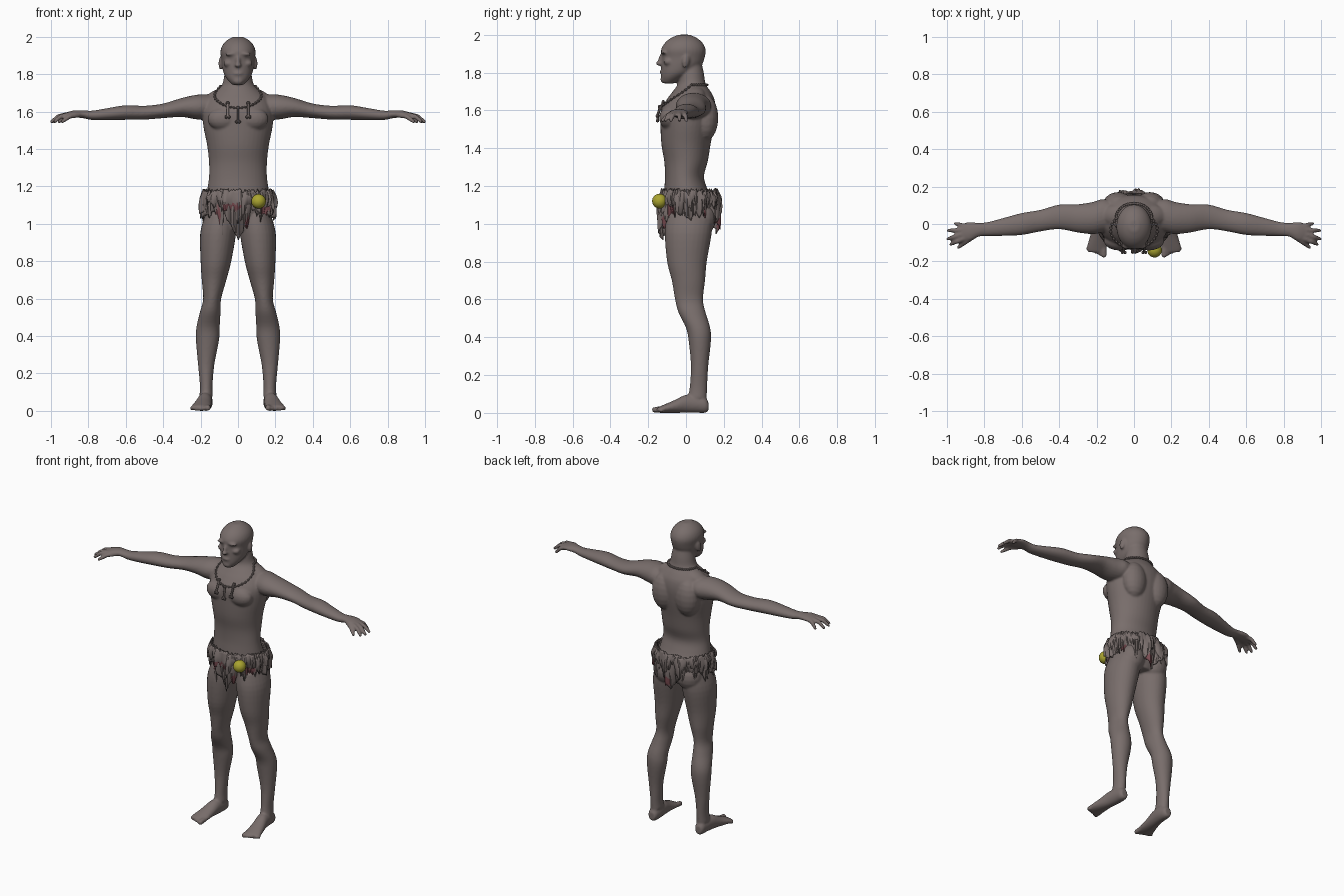
import bpy, bmesh, math, random
from mathutils import Vector, Matrix, Euler
from mathutils.bvhtree import BVHTree

if "Cube" in bpy.data.objects:
    bpy.data.objects.remove(bpy.data.objects["Cube"])

random.seed(4)


def material(name, rgb):
    m = bpy.data.materials.new(name)
    m.diffuse_color = (*rgb, 1)
    m.use_nodes = True
    m.node_tree.nodes["Principled BSDF"].inputs["Base Color"].default_value = m.diffuse_color
    return m


SKIN = material("grey brown", (0.19, 0.155, 0.148))
RED = material("dull red", (0.19, 0.07, 0.08))
YELLOW = material("yellow", (0.40, 0.37, 0.03))


def make_object(name, bm, *mats):
    me = bpy.data.meshes.new(name)
    bmesh.ops.recalc_face_normals(bm, faces=bm.faces)
    bm.to_mesh(me)
    bm.free()
    ob = bpy.data.objects.new(name, me)
    bpy.context.collection.objects.link(ob)
    for m in mats:
        me.materials.append(m)
    bpy.ops.object.select_all(action='DESELECT')
    ob.select_set(True)
    bpy.context.view_layer.objects.active = ob
    return ob


def loft(bm, axis, rows, side=1, n=28, steps=4):
    """Smooth tube of ellipses along an axis; rows = (position, centre 1, centre 2, radius 1, radius 2)."""
    a, b = [i for i in range(3) if i != axis]
    pts = [Vector(r) for r in rows]
    pts = [pts[0]] + pts + [pts[-1]]
    rings = []
    for i in range(1, len(pts) - 2):
        p0, p1, p2, p3 = pts[i - 1:i + 3]
        for k in range(steps + (i == len(pts) - 3)):
            t = k / steps
            rings.append(0.5 * (2 * p1 + (p2 - p0) * t + (2 * p0 - 5 * p1 + 4 * p2 - p3) * t * t
                                + (3 * p1 - p0 - 3 * p2 + p3) * t ** 3))
    loops = []
    for r in rings:
        loop = []
        for k in range(n):
            w = math.tau * k / n
            co = [0, 0, 0]
            co[axis] = r[0]
            co[a] = r[1] + r[3] * math.cos(w)
            co[b] = r[2] + r[4] * math.sin(w)
            co[0] *= side
            loop.append(bm.verts.new(co))
        loops.append(loop)
    faces = [bm.faces.new(loops[0]), bm.faces.new(loops[-1][::-1])]
    for l0, l1 in zip(loops, loops[1:]):
        for k in range(n):
            j = (k + 1) % n
            faces.append(bm.faces.new((l0[k], l1[k], l1[j], l0[j])))
    bmesh.ops.recalc_face_normals(bm, faces=faces)


def ball(bm, loc, radii, rot=(0, 0, 0), seg=20):
    mat = Matrix.LocRotScale(Vector(loc), Euler(rot), Vector(radii))
    bmesh.ops.create_uvsphere(bm, u_segments=seg, v_segments=seg // 2, radius=1, matrix=mat)


def rod(bm, p, q, r0, r1):
    """Rounded rod from p to q."""
    p, q = Vector(p), Vector(q)
    d = q - p
    mat = Matrix.Translation((p + q) / 2) @ d.to_track_quat('Z', 'Y').to_matrix().to_4x4()
    bmesh.ops.create_cone(bm, cap_ends=True, segments=12, radius1=r0, radius2=r1, depth=d.length, matrix=mat)
    ball(bm, p, (r0,) * 3, seg=12)
    ball(bm, q, (r1,) * 3, seg=12)


# ---- body: torso, neck and head
bm = bmesh.new()
loft(bm, 2, [(.97, 0, .02, .10, .10), (1.03, 0, .02, .165, .125), (1.10, 0, .015, .178, .135),
             (1.18, 0, 0, .165, .115), (1.25, 0, -.008, .155, .103), (1.33, 0, 0, .155, .115),
             (1.42, 0, 0, .165, .13), (1.52, 0, .007, .185, .142), (1.60, 0, .012, .19, .145),
             (1.66, 0, .025, .17, .125), (1.70, 0, .03, .13, .10), (1.74, 0, .03, .087, .074),
             (1.80, 0, .028, .072, .066), (1.86, 0, .03, .06, .05)], n=40)
loft(bm, 2, [(1.743, 0, -.092, .03, .032), (1.77, 0, -.072, .056, .06), (1.80, 0, -.046, .075, .086),
             (1.84, 0, -.024, .085, .107), (1.88, 0, -.015, .089, .114), (1.92, 0, -.014, .094, .118),
             (1.955, 0, -.012, .083, .101), (1.982, 0, -.011, .058, .07), (2.0, 0, -.01, .026, .03)], n=32)
# nose, lips, chin
ball(bm, (0, -.132, 1.868), (.012, .016, .034), (-.25, 0, 0))
ball(bm, (0, -.143, 1.848), (.018, .017, .012))
ball(bm, (0, -.126, 1.803), (.028, .013, .010))
ball(bm, (0, -.118, 1.763), (.028, .018, .018))

for s in (1, -1):
    # brow, cheekbone, ear
    ball(bm, (s * .036, -.117, 1.908), (.034, .017, .010), (0, s * .1, 0))
    ball(bm, (s * .05, -.094, 1.857), (.028, .025, .02))
    ball(bm, (s * .092, .0, 1.86), (.011, .02, .036), (-.2, 0, s * .35))
    # chest, back and seat muscles
    ball(bm, (s * .078, -.088, 1.56), (.085, .054, .062))
    ball(bm, (s * .085, .105, 1.56), (.08, .066, .12))
    ball(bm, (s * .085, .075, 1.03), (.085, .085, .095))
    ball(bm, (s * .09, .045, 1.68), (.10, .06, .045), (0, s * .35, 0))
    # arm
    loft(bm, 0, [(.08, .04, 1.625, .07, .06), (.16, .045, 1.625, .088, .067), (.22, .032, 1.624, .086, .066),
                 (.30, .03, 1.622, .076, .051), (.40, .038, 1.604, .066, .039), (.50, .018, 1.594, .058, .037),
                 (.60, 0, 1.595, .059, .039), (.70, -.016, 1.586, .048, .032), (.78, -.027, 1.58, .038, .025),
                 (.83, -.031, 1.586, .037, .021), (.88, -.040, 1.587, .051, .019),
                 (.925, -.045, 1.579, .045, .014)], s, 24)
    # fingers and thumb
    for x0, y0, x1, y1 in ((.90, -.012, .955, .002), (.915, -.032, .993, -.035),
                           (.92, -.055, .996, -.080), (.91, -.078, .980, -.108), (.85, -.062, .94, -.125)):
        mid = ((x0 * .45 + x1 * .55) * s, y0 * .45 + y1 * .55, 1.574)
        rod(bm, (x0 * s, y0, 1.583), mid, .014, .0125)
        rod(bm, mid, (x1 * s, y1, 1.546), .0125, .010)
    # leg
    loft(bm, 2, [(.08, .17, .06, .036, .05), (.14, .17, .066, .034, .046), (.25, .17, .072, .044, .046),
                 (.38, .163, .073, .062, .059), (.45, .16, .064, .062, .064), (.53, .148, .032, .055, .072),
                 (.60, .138, .016, .048, .074), (.70, .128, .013, .066, .088), (.80, .118, .005, .082, .105),
                 (.95, .106, .012, .096, .124), (1.05, .09, .02, .085, .12)], s, 28)
    # foot and toes
    loft(bm, 1, [(.118, .172, .034, .022, .026), (.10, .172, .042, .032, .042), (.06, .172, .046, .037, .046),
                 (0, .178, .048, .040, .048), (-.06, .188, .034, .046, .034), (-.12, .197, .021, .054, .021),
                 (-.15, .199, .015, .05, .014)], s, 24)
    for k in range(5):
        x = (.161 + .0205 * k) * s
        r = .016 if k == 0 else .0125
        rod(bm, (x, -.13, r + .003), (x, -.166 + .009 * k, r), r, r)

body = make_object("body", bm, SKIN)
mod = body.modifiers.new("merge", 'REMESH')
mod.mode = 'VOXEL'
mod.voxel_size = .0065
mod = body.modifiers.new("soften", 'SMOOTH')
mod.factor = .5
mod.iterations = 5
for m in ("merge", "soften"):
    bpy.ops.object.modifier_apply(modifier=m)
bpy.ops.object.shade_smooth()

# ---- necklace: beads and hanging bones laid on the chest
tree = BVHTree.FromObject(body, bpy.context.evaluated_depsgraph_get())


def on_body(x, y, z):
    """Body surface in a horizontal direction from the neck axis."""
    d = Vector((x, y, 0)).normalized()
    hit = tree.ray_cast(Vector((0, .03, z)), d)[0]
    return (hit or Vector((0, .03, z)) + d * .09) + d * .005


bm = bmesh.new()
beads = []
for k in range(48):
    a = math.tau * k / 48
    drop = max(0, math.cos(a)) ** 1.1
    beads.append(on_body(math.sin(a), -math.cos(a), 1.735 - .115 * drop))
for k, p in enumerate(beads):
    rod(bm, p, beads[(k + 1) % 48], .0035, .0035)
    ball(bm, p, (.008, .008, .007), seg=8)
for x, z0, z1 in ((-.055, 1.645, 1.575), (0, 1.62, 1.55), (.055, 1.645, 1.575)):
    top, low = [Vector((x, -.01 + on_body(x, -.17, z).y, z)) for z in (z0, z1)]
    rod(bm, top, low, .0065, .0065)
    for dx in (-.007, .007):
        ball(bm, low + Vector((dx, 0, -.004)), (.009, .009, .010), seg=8)
    ball(bm, top, (.011, .009, .010), seg=8)
make_object("bone_necklace", bm, SKIN)
bpy.ops.object.shade_smooth_by_angle()


# ---- tattered loincloth: two ragged layers; angle 0 is the front, 90 is +x
def gap(a, b):
    return abs((a - b + 180) % 360 - 180)


def cloth(name, base, grow, tongues, patches, n=150, rows=10):
    bm = bmesh.new()
    grid = []
    for k in range(n):
        deg = 360 * k / n
        a = math.radians(deg)
        z1 = base - random.uniform(0, .035) * (k % 2) - .015 * math.sin(9 * a)
        for t, half, low in tongues:
            f = 1 - gap(deg, t) / half
            if f > 0:
                z1 = min(z1, base + (low - base) * f ** .8 + random.uniform(-.008, .008))
        z0 = 1.175 + random.uniform(-.012, .014)
        flare = random.uniform(-.005, .012)
        col = []
        for r in range(rows + 1):
            t = r / rows
            g = grow + flare * t + .015 * t * math.sin(13 * a) + .012 * math.sin(t * math.pi)
            col.append(bm.verts.new(((.181 + g) * math.sin(a), .018 - (.142 + g) * math.cos(a),
                                     z0 + (z1 - z0) * t)))
        grid.append(col)
    for k in range(n):
        c0, c1 = grid[k], grid[(k + 1) % n]
        for r in range(rows):
            f = bm.faces.new((c0[r], c0[r + 1], c1[r + 1], c1[r]))
            z = f.calc_center_median().z
            if any((gap((k + .5) * 360 / n, t) / w) ** 2 + ((z - h) / d) ** 2 < 1 for t, h, w, d in patches):
                f.material_index = 1
    ob = make_object(name, bm, SKIN, RED)
    mod = ob.modifiers.new("thickness", 'SOLIDIFY')
    mod.thickness = .005
    bpy.ops.object.shade_smooth_by_angle()


cloth("loincloth_under", 1.06, .0,
      [(0, 21, .92), (-31, 7, .83), (16, 8, .96), (42, 9, 1.0), (-58, 12, 1.01), (90, 14, 1.02),
       (-95, 14, 1.02), (180, 24, .95), (148, 12, .99), (-148, 12, .98)],
      [(17, 1.01, 5, .03), (50, 1.08, 9, .045), (172, 1.0, 9, .035), (-35, 1.04, 6, .05), (125, 1.05, 8, .03)])
cloth("loincloth_over", 1.105, .008,
      [(0, 16, 1.0), (-20, 8, 1.06), (34, 8, 1.05), (70, 10, 1.04), (-75, 12, 1.05), (110, 9, 1.03),
       (-115, 10, 1.05), (165, 14, 1.01), (-160, 12, 1.03)],
      [(-10, 1.085, 15, .022)])

# ---- yellow ball on the waist
bm = bmesh.new()
ball(bm, (.11, -.14, 1.12), (.039,) * 3, seg=32)
make_object("waist_ball", bm, YELLOW)
bpy.ops.object.shade_smooth()
